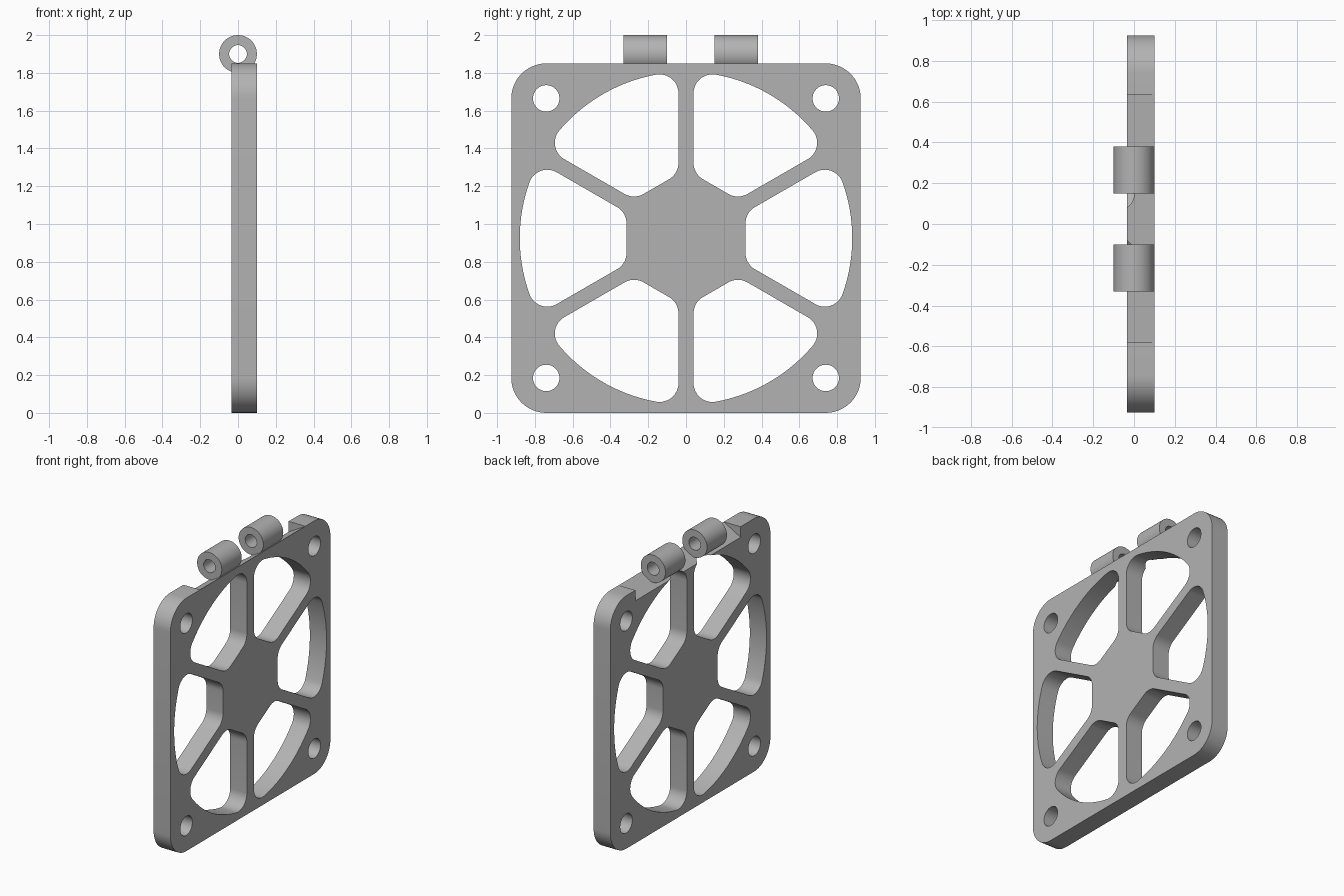
import bpy, bmesh
from math import radians, degrees, sin, cos, asin
from mathutils import Matrix, Vector

if "Cube" in bpy.data.objects:
    bpy.data.objects.remove(bpy.data.objects["Cube"])

GREY = (0.45, 0.45, 0.45, 1)
grey = bpy.data.materials.new("plain_grey")
grey.use_nodes = True
grey.diffuse_color = GREY
grey.node_tree.nodes["Principled BSDF"].inputs["Base Color"].default_value = GREY

MID = 0.925                                   # half the plate's width, and its centre height
ALONG_X = Matrix(((0, 0, 1), (1, 0, 0), (0, 1, 0))).to_4x4()   # profile (y, z)
ALONG_Y = Matrix(((0, 1, 0), (0, 0, 1), (1, 0, 0))).to_4x4()   # profile (z, x)


def arc(cx, cy, r, start, end, steps):
    angles = [radians(start + (end - start) * i / steps) for i in range(steps + 1)]
    return [(cx + r * cos(a), cy + r * sin(a)) for a in angles]


def circle(cx, cy, r, steps=48):
    return arc(cx, cy, r, 0, 360, steps)[:-1]


def extrude(name, loops, axes, low, high):
    """Fill closed loops (inner ones become holes) and extrude from low to high."""
    curve = bpy.data.curves.new(name, "CURVE")
    curve.dimensions = "2D"
    curve.fill_mode = "BOTH"
    curve.extrude = (high - low) / 2
    for loop in loops:
        spline = curve.splines.new("POLY")
        spline.points.add(len(loop) - 1)
        for point, (a, b) in zip(spline.points, loop):
            point.co = (a, b, 0, 1)
        spline.use_cyclic_u = True
    temp = bpy.data.objects.new(name + "_profile", curve)
    bpy.context.collection.objects.link(temp)
    bpy.context.view_layer.update()
    mesh = bpy.data.meshes.new_from_object(
        temp.evaluated_get(bpy.context.evaluated_depsgraph_get()))
    bpy.data.objects.remove(temp)

    bm = bmesh.new()
    bm.from_mesh(mesh)
    bm.transform(axes @ Matrix.Translation(Vector((0, 0, (low + high) / 2))))
    bmesh.ops.remove_doubles(bm, verts=bm.verts, dist=0.0001)
    bmesh.ops.recalc_face_normals(bm, faces=bm.faces)
    bm.to_mesh(mesh)
    bm.free()
    mesh.name = name
    mesh.materials.clear()
    mesh.materials.append(grey)
    obj = bpy.data.objects.new(name, mesh)
    bpy.context.collection.objects.link(obj)
    return obj


def smooth(obj):
    bpy.ops.object.select_all(action="DESELECT")
    obj.select_set(True)
    bpy.context.view_layer.objects.active = obj
    bpy.ops.object.shade_smooth_by_angle(angle=radians(30))


# Rounded square outline
corner, inset = 0.185, MID - 0.185
outline = []
for i, (sy, sz) in enumerate([(1, 1), (-1, 1), (-1, -1), (1, -1)]):
    outline += arc(sy * inset, MID + sz * inset, corner, 90 * i, 90 * i + 90, 12)

# Screw holes
holes = [circle(sy * 0.74, MID + sz * 0.74, 0.07) for sy in (-1, 1) for sz in (-1, 1)]

# One rounded window between two spokes, then six turned copies
hub, rim, spoke, fillet = 0.315, 0.88, 0.04, 0.1
u = hub + fillet
v = (u * sin(radians(30)) - spoke - fillet) / cos(radians(30))
reach = rim - fillet
theta = 30 - degrees(asin((spoke + fillet) / reach))
ou, ov = reach * cos(radians(theta)), reach * sin(radians(theta))
half = arc(u, v, fillet, 180, 120, 8) + arc(ou, ov, fillet, 120, theta, 12)
rim_arc = arc(0, 0, rim, theta, -theta, 20)[1:-1]
window = half + rim_arc + [(a, -b) for a, b in reversed(half)]
windows = []
for i in range(6):
    c, s = cos(radians(60 * i)), sin(radians(60 * i))
    windows.append([(a * c - b * s, MID + a * s + b * c) for a, b in window])

plate = extrude("spoked_plate", [outline] + holes + windows, ALONG_X, -0.035, 0.1)

# Sloped hinge clearance along the top edge
slope = [(1.85, 0.1), (1.95, 0.1), (1.95, -0.1), (1.735, -0.1)]
cutter = extrude("clearance_cutter", [slope], ALONG_Y, -0.58, 0.635)
cutter.hide_render = True
cut = plate.modifiers.new("clearance", "BOOLEAN")
cut.operation = "DIFFERENCE"
cut.solver = "EXACT"
cut.object = cutter
bpy.context.view_layer.objects.active = plate
bpy.ops.object.modifier_apply(modifier=cut.name)
bpy.data.objects.remove(cutter)
smooth(plate)

# Hinge knuckles
for name, low, high in [("front_knuckle", -0.33, -0.1), ("rear_knuckle", 0.15, 0.38)]:
    smooth(extrude(name, [circle(1.9, 0, 0.1), circle(1.9, 0, 0.047, 32)], ALONG_Y, low, high))
